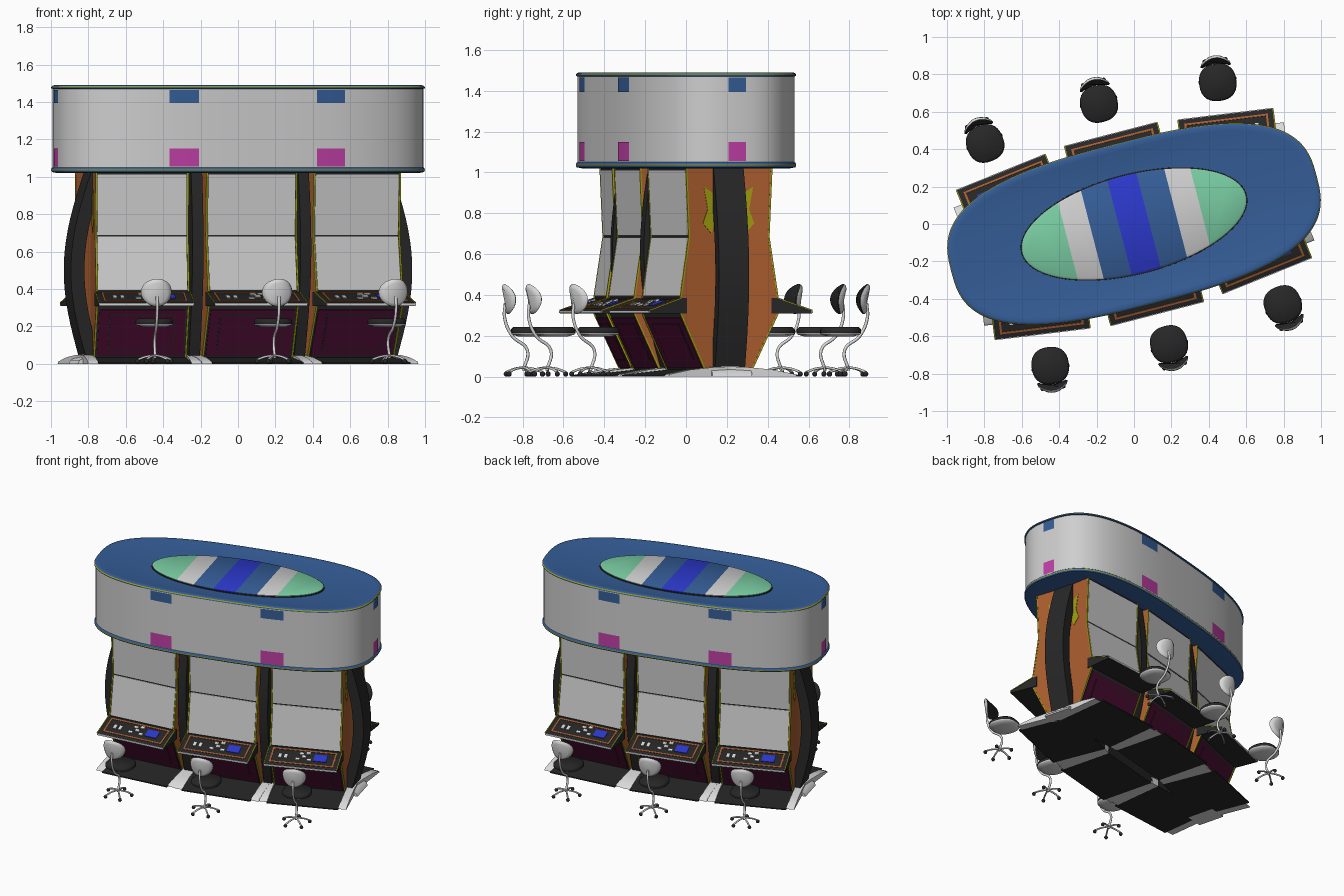
import bpy, bmesh, math
from mathutils import Matrix, Vector

cube = bpy.data.objects.get("Cube")
if cube:
    bpy.data.objects.remove(cube, do_unlink=True)

TILT = math.radians(14.5)


def colour(name, r, g, b):
    m = bpy.data.materials.new(name)
    m.use_nodes = True
    m.diffuse_color = (r, g, b, 1)
    m.node_tree.nodes["Principled BSDF"].inputs["Base Color"].default_value = (r, g, b, 1)
    return m


BLUE = colour("canopy blue", .035, .11, .31)
PALE = colour("pale grey", .62, .62, .62)
BLACK = colour("charcoal", .02, .02, .02)
MAROON = colour("maroon", .07, .004, .032)
ORANGE = colour("burnt orange", .40, .11, .028)
OLIVE = colour("olive yellow", .34, .33, .005)
PINK = colour("magenta", .52, .05, .38)
MINT = colour("mint green", .19, .60, .36)
ROYAL = colour("royal blue", .025, .04, .60)
SILVER = colour("silver", .70, .70, .70)


# ---- helpers ----
def turn(a):
    return Matrix.Rotation(a, 4, 'Z')


def site(u, v, deg=0):
    """Place in the tilted frame of the island; local y points inward."""
    return turn(TILT) @ Matrix.Translation((u, v, 0)) @ turn(math.radians(deg))


def both(sites):
    return sites + [turn(math.pi) @ s for s in sites]


def place(name, data, sites):
    for s in sites:
        ob = bpy.data.objects.new(name, data)
        bpy.context.collection.objects.link(ob)
        ob.matrix_world = s


def finish(name, bm, mats, sites, smooth=40):
    bmesh.ops.recalc_face_normals(bm, faces=bm.faces)
    me = bpy.data.meshes.new(name)
    bm.to_mesh(me)
    bm.free()
    for m in mats:
        me.materials.append(m)
    me.shade_smooth()
    me.set_sharp_from_angle(angle=math.radians(smooth))
    place(name, me, sites)
    return me


def prism(name, pts, x0, x1, mats, sites):
    """Side profile of (depth, height) points, swept across x; mats = edge, sides."""
    bm = bmesh.new()
    rows = [[bm.verts.new((x, d, z)) for d, z in pts] for x in (x0, x1)]
    for r in rows:
        bm.faces.new(r).material_index = len(mats) - 1
    for i in range(len(pts)):
        j = (i + 1) % len(pts)
        bm.faces.new((rows[0][i], rows[0][j], rows[1][j], rows[1][i]))
    return finish(name, bm, mats, sites)


def panel(name, p, q, t0, t1, x0, x1, thick, mat, sites):
    """Thin plate lying on the sloped segment p-q."""
    p, q = Vector(p), Vector(q)
    n = Vector((p.y - q.y, q.x - p.x)).normalized()
    a, b = p.lerp(q, t0), p.lerp(q, t1)
    prism(name, [a - n * .002, b - n * .002, b + n * thick, a + n * thick], x0, x1, [mat], sites)


def oval(a, b, n, z, count):
    pts = []
    for i in range(count):
        c, s = (f(math.tau * i / count) for f in (math.cos, math.sin))
        pts.append((a * math.copysign(abs(c) ** (2 / n), c), b * math.copysign(abs(s) ** (2 / n), s), z))
    return pts


def loft(rings, count):
    """Stack of ovals (a, b, power, z, material of the band above)."""
    bm = bmesh.new()
    rows = [[bm.verts.new(p) for p in oval(*r[:4], count)] for r in rings]
    for r, lo, hi in zip(rings, rows, rows[1:]):
        for i in range(count):
            j = (i + 1) % count
            bm.faces.new((lo[i], lo[j], hi[j], hi[i])).material_index = r[4]
    bm.faces.new(rows[0]).material_index = rings[0][4]
    bm.faces.new(rows[-1]).material_index = rings[-1][4]
    return bm


def tubes(name, paths, radius, mat, sites):
    cu = bpy.data.curves.new(name, 'CURVE')
    cu.dimensions = '3D'
    cu.bevel_depth, cu.bevel_resolution, cu.resolution_u = radius, 2, 6
    cu.use_fill_caps = True
    for path in paths:
        sp = cu.splines.new('BEZIER')
        sp.bezier_points.add(len(path) - 1)
        for bp, co in zip(sp.bezier_points, path):
            bp.co = co
            bp.handle_left_type = bp.handle_right_type = 'AUTO'
    cu.materials.append(mat)
    place(name, cu, sites)


# ---- canopy: blue underside, pale wall, trimmed rims, dished top ----
A, B, N = 1.01, .44, 2.8
ISLAND = [site(0, 0)]
profile = [(.3, 1.035, 0), (.03, 1.02, 0), (.004, 1.025, 0), (0, 1.033, 2), (0, 1.039, 0), (.003, 1.047, 0),
           (.008, 1.05, 1), (.008, 1.47, 0), (0, 1.473, 0), (0, 1.479, 2), (.004, 1.485, 0), (.015, 1.49, 0),
           (.04, 1.486, 0)]
rings = [(A - i, B - i, N, z, m) for i, z, m in profile] + [(.64, .285, 2, 1.464, 0)]
finish("canopy", loft(rings, 112), [BLUE, PALE, OLIVE], ISLAND, 50)

# striped oval pad on the roof
finish("roof_pad_edge", loft([(.624, .27, 2, 1.45, 0), (.622, .268, 2, 1.47, 0)], 72), [BLACK], ISLAND)
bm = loft([(.616, .262, 2, 1.45, 0), (.616, .262, 2, 1.474, 0), (.606, .252, 2, 1.48, 0)], 72)
cuts = (.08, .23, .365)
for c in cuts:
    for x in (-c, c):
        bmesh.ops.bisect_plane(bm, geom=bm.verts[:] + bm.edges[:] + bm.faces[:], plane_co=(x, 0, 0), plane_no=(1, 0, 0))
for f in bm.faces:
    f.material_index = sum(abs(f.calc_center_median().x) > c for c in cuts)
finish("roof_pad", bm, [ROYAL, BLUE, PALE, MINT], ISLAND)


# coloured patches that follow the canopy wall
def patch(name, centre, half, on_end, z0, z1, mat):
    bm = bmesh.new()
    a, b, prev = A - .005, B - .005, None
    for i in range(9):
        s = centre + half * (i / 4 - 1)
        if on_end:
            x, y = a * (1 - abs(s / b) ** N) ** (1 / N), s
        else:
            x, y = s, -b * (1 - abs(s / a) ** N) ** (1 / N)
        cur = [bm.verts.new((x, y, z)) for z in (z0, z1)]
        if prev:
            bm.faces.new((prev[0], cur[0], cur[1], prev[1]))
        prev = cur
    finish(name, bm, [mat], both(ISLAND))


for centre, half, on_end in ((-.405, .08, False), (.405, .08, False), (0, .044, True)):
    patch("upper_patch", centre, half, on_end, 1.395, 1.465, BLUE)
    patch("lower_patch", centre, half, on_end, 1.055, 1.15, PINK)

# ---- six machines ----
FRONT = [site(-.62, -.445, -7.5), site(0, -.494), site(.62, -.445, 7.5)]
UNITS = both(FRONT)
toe, knee, tip, lip = (.30, .03), (.17, .31), (0, .31), (0, .325)
sill, bend, head = (.17, .385), (.215, .685), (.20, 1.03)
W = .25
prism("cabinet", [toe, knee, sill, bend, head, (.46, 1.03), (.46, .03)], -W, W, [BLACK, ORANGE], UNITS)
prism("control_deck", [tip, lip, sill, (.2, .385), (.2, .31)], -.256, .256, [BLACK], UNITS)
prism("floor_plate", [(.06, 0), (.06, .008), (.3, .034), (.46, .034), (.46, 0)], -W, W, [BLACK], UNITS)
panel("lower_screen", sill, bend, .03, .985, -.24, .24, .005, PALE, UNITS)
panel("upper_screen", bend, head, .015, .95, -.24, .24, .005, PALE, UNITS)
panel("door", toe, knee, .06, .93, -.232, .232, .005, MAROON, UNITS)
panel("door_inset_line", toe, knee, .18, .84, -.178, .178, .0065, BLACK, UNITS)
panel("door_inset", toe, knee, .2, .82, -.172, .172, .008, MAROON, UNITS)

# deck dressing: silver lip, orange frame, buttons and small display
panel("deck_lip", tip, lip, .1, .95, -.256, .256, .004, SILVER, UNITS)
for t in (.14, .86):
    panel("deck_frame_long", lip, sill, t, t + .06, -.225, .225, .003, ORANGE, UNITS)
for x in (-.225, .214):
    panel("deck_frame_short", lip, sill, .14, .92, x, x + .011, .003, ORANGE, UNITS)
panel("deck_display", lip, sill, .38, .74, .075, .165, .004, ROYAL, UNITS)
for x, t in ((-.05, .35), (-.01, .5), (.03, .35), (-.03, .65), (.015, .7)):
    panel("deck_button", lip, sill, t, t + .12, x, x + .03, .008, SILVER, UNITS)
for x in (-.17, -.13):
    panel("deck_key", lip, sill, .4, .6, x, x + .02, .006, SILVER, UNITS)

# olive edging and painted flame on both flanks
flame = [(.29, .93), (.335, .90), (.365, .79), (.33, .70), (.285, .75), (.31, .82)]
for s in (-1, 1):
    x0, x1 = sorted((s * .243, s * .252))
    for p, q in ((toe, knee), (sill, bend), (bend, head)):
        panel("edge_trim", p, q, 0, 1, x0, x1, .006, OLIVE, UNITS)
    x0, x1 = sorted((s * .253, s * .259))
    panel("deck_side_trim", lip, sill, 0, 1, x0, x1, .003, OLIVE, UNITS)
    x0, x1 = sorted((s * .249, s * .253))
    prism("flame", flame, x0, x1, [OLIVE], UNITS)
    x0, x1 = sorted((s * .25, s * .305))
    prism("foot", [(.08, 0), (.09, .012), (.2, .034), (.32, .046), (.46, .05), (.46, 0)], x0, x1, [SILVER], UNITS)


# ---- bowed columns between the machines and at the ends ----
def bow(low, belly, top, thick):
    out, inner = [], []
    for i in range(17):
        t = i / 16
        d = (1 - t) * low + t * top - belly * math.sin(math.pi * t)
        out.append((d, .02 + 1.01 * t))
        inner.append((d + thick, .02 + 1.01 * t))
    return out + inner[::-1]


prism("gap_column", bow(.30, .075, .23, .16), -.03, .03, [BLACK], both([site(-.311, -.486, -4), site(.311, -.486, 4)]))
prism("end_column", bow(.145, .10, .17, .075), -.076, .076, [BLACK], both([site(1, 0, 90)]))
prism("end_foot", [(.09, 0), (.1, .02), (.15, .045), (.22, .05), (.22, 0)], -.1, .1, [SILVER], both([site(1, 0, 90)]))

# ---- stools ----
STOOLS = [u @ Matrix.Translation((.02, -.175, 0)) for u in UNITS]
finish("seat", loft([(.06, .06, 2.4, .196, 1), (.092, .092, 2.4, .205, 1), (.1, .1, 2.4, .213, 0),
                     (.1, .1, 2.4, .23, 0), (.088, .088, 2.4, .242, 0)], 28), [BLACK, SILVER], STOOLS, 60)
bm = loft([(.06, .055, 2, -.016, 0), (.078, .07, 2, -.011, 0), (.083, .075, 2, 0, 1),
           (.074, .066, 2, .01, 1)], 28)
for v in bm.verts:
    v.co.z += 5 * v.co.x ** 2
lean = Matrix.Translation((0, -.122, .38)) @ Matrix.Rotation(math.radians(-82), 4, 'X')
bm.transform(lean)
finish("backrest", bm, [SILVER, BLACK], STOOLS, 60)
tubes("stool_stem", [[(0, -.128, .36), (0, -.132, .29), (0, -.095, .2), (0, -.02, .13), (0, -.04, .03)]],
      .008, SILVER, STOOLS)
legs, bm = [], bmesh.new()
for k in range(5):
    a = math.tau * k / 5 + math.pi / 2
    at = lambda r, z: (r * math.cos(a), r * math.sin(a) - .04, z)
    legs.append([at(0, .045), at(.05, .038), at(.095, .022)])
    bmesh.ops.create_uvsphere(bm, u_segments=10, v_segments=6, radius=.013,
                              matrix=Matrix.Translation(at(.095, .013)))
tubes("stool_legs", legs, .006, SILVER, STOOLS)
finish("casters", bm, [BLACK], STOOLS, 60)
